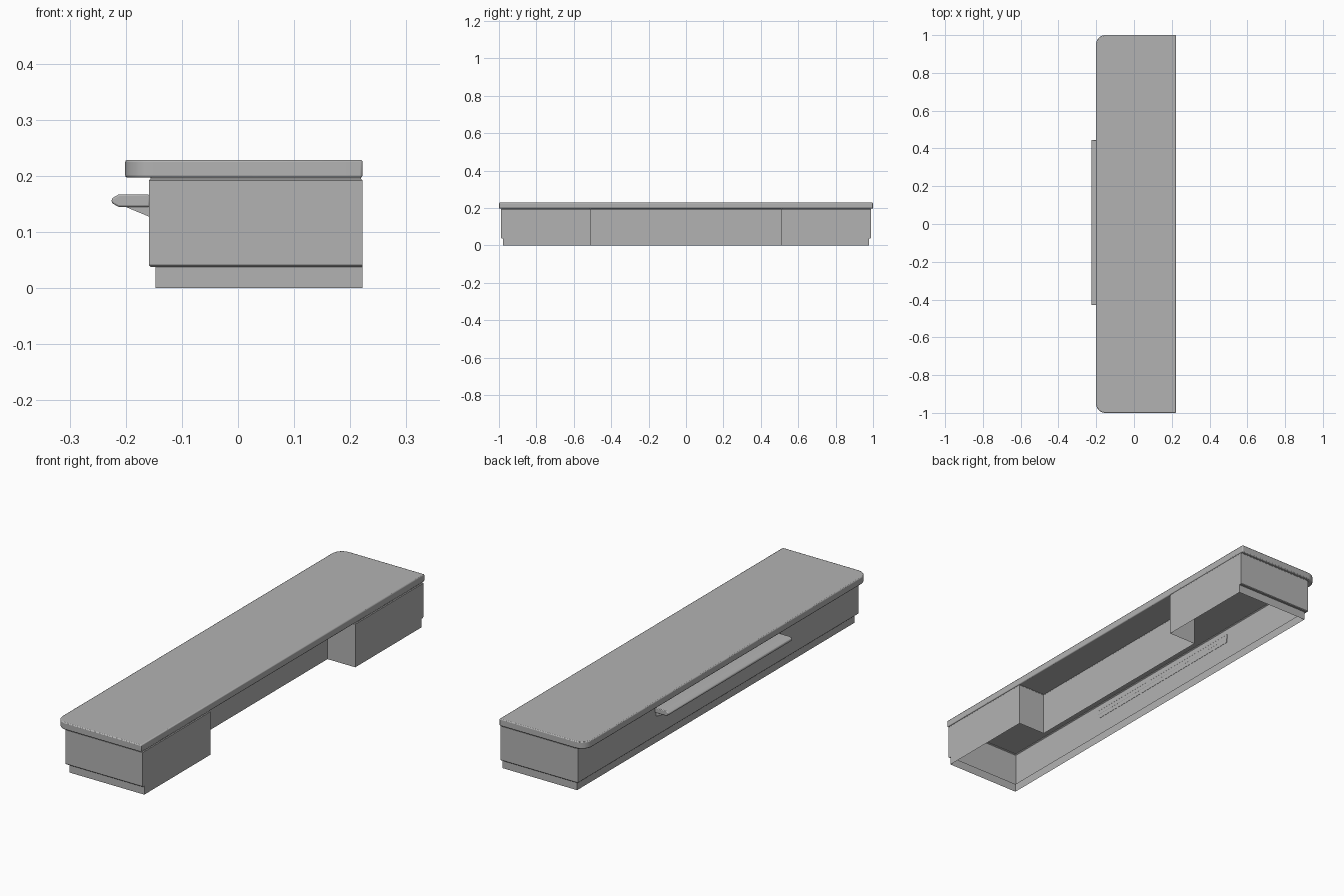
import bpy, bmesh, math

if "Cube" in bpy.data.objects:
    bpy.data.objects.remove(bpy.data.objects["Cube"])

grey = bpy.data.materials.new("counter_grey")
grey.diffuse_color = (0.45, 0.45, 0.45, 1)
grey.use_nodes = True
grey.node_tree.nodes["Principled BSDF"].inputs["Base Color"].default_value = grey.diffuse_color


def loft(name, loops, bottom=True, top=True):
    """Skin a stack of matching outlines, optionally capping the two ends."""
    bm = bmesh.new()
    rings = [[bm.verts.new(p) for p in loop] for loop in loops]
    for a, b in zip(rings, rings[1:]):
        n = len(a)
        for i in range(n):
            j = (i + 1) % n
            bm.faces.new((a[i], a[j], b[j], b[i]))
    if bottom:
        bm.faces.new(rings[0][::-1])
    if top:
        bm.faces.new(rings[-1])
    if bottom and top:
        bmesh.ops.recalc_face_normals(bm, faces=bm.faces)
    mesh = bpy.data.meshes.new(name)
    bm.to_mesh(mesh)
    bm.free()
    ob = bpy.data.objects.new(name, mesh)
    bpy.context.collection.objects.link(ob)
    mesh.materials.append(grey)
    return ob


def bevel(ob, width, segments=2):
    mod = ob.modifiers.new("soft_edges", "BEVEL")
    mod.width, mod.segments = width, segments
    mod.limit_method = "ANGLE"
    mod.angle_limit = math.radians(40)


def smooth(ob):
    bpy.ops.object.select_all(action="DESELECT")
    ob.select_set(True)
    bpy.context.view_layer.objects.active = ob
    bpy.ops.object.shade_smooth_by_angle(angle=math.radians(35))


RIGHT, KNEE_X, KNEE_Y = 0.222, 0.085, 0.51


def body_loop(z, inset, right_inset=0.0):
    """U-shaped cabinet outline with the kneehole on the +x side."""
    x0, x1, y = -0.159 + inset, RIGHT - right_inset, 0.99 - inset
    k, kx = KNEE_Y + right_inset, KNEE_X - right_inset
    half = [(x0, -y), (x1, -y), (x1, -k), (kx, -k)]
    pts = half + [(px, -py) for px, py in reversed(half)]
    return [(px, py, z) for px, py in pts]


# Hollow cabinet shell with a recessed plinth, open underneath
loft("cabinet_body", [
    body_loop(0, 0.012), body_loop(0.038, 0.012),
    body_loop(0.038, 0.003), body_loop(0.041, 0),
    body_loop(0.192, 0), body_loop(0.195, 0.003, 0.003),
    body_loop(0.197, 0.003, 0.003),
], bottom=False)

# Countertop with rounded corners on the customer side
R, LEFT = 0.05, -0.201
arc = [(LEFT + R - R * math.cos(a), 1 - R + R * math.sin(a))
       for a in (math.pi / 2 * i / 8 for i in range(9))]
outline = [(RIGHT, -1), (RIGHT, 1)] + arc[::-1] + [(x, -y) for x, y in arc]
top = loft("countertop", [[(x, y, z) for x, y in outline] for z in (0.197, 0.229)])
bevel(top, 0.004)
smooth(top)


def rail(name, profile, y0, y1):
    return loft(name, [[(x, y, z) for x, z in profile] for y in (y0, y1)])


# Narrow ledge with a tapered nose and its sloping support
ledge = rail("bag_ledge", [(-0.157, 0.145), (-0.213, 0.145), (-0.225, 0.152),
                           (-0.225, 0.160), (-0.213, 0.167), (-0.157, 0.167)],
             -0.43, 0.445)
bevel(ledge, 0.003)
smooth(ledge)
rail("ledge_support", [(-0.157, 0.127), (-0.203, 0.146), (-0.157, 0.146)],
     -0.425, 0.44)
